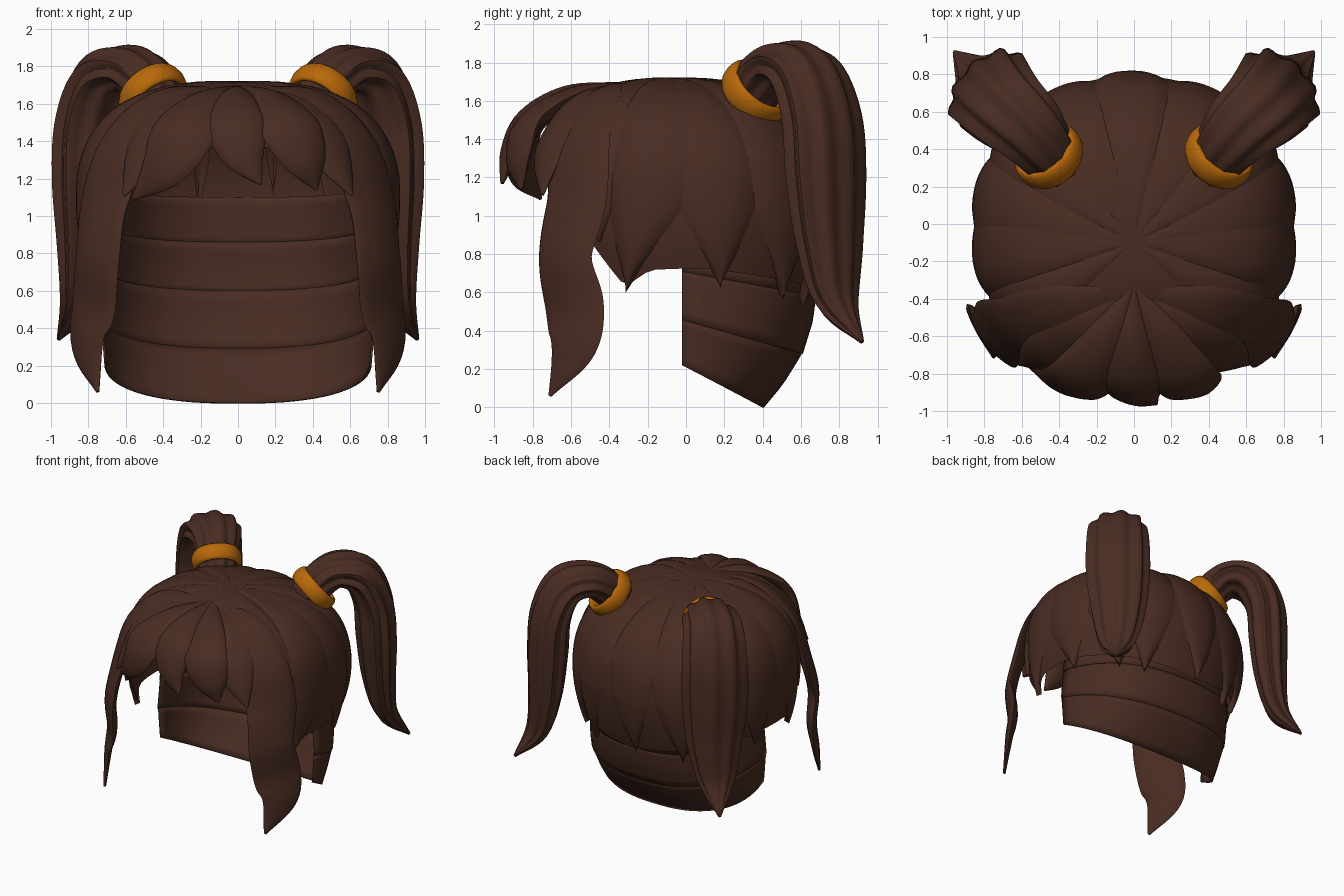
import bpy, bmesh, math
from mathutils import Vector

if "Cube" in bpy.data.objects:
    bpy.data.objects.remove(bpy.data.objects["Cube"])


def material(name, col):
    m = bpy.data.materials.new(name)
    m.diffuse_color = (*col, 1)
    m.use_nodes = True
    m.node_tree.nodes["Principled BSDF"].inputs["Base Color"].default_value = m.diffuse_color
    return m


BROWN = material("dark brown hair", (0.066, 0.025, 0.016))
ORANGE = material("orange band", (0.48, 0.14, 0.003))
CENTRE = Vector((0, 0, 1.05))


def finish(ob, mat, angle=40):
    ob.data.materials.append(mat)
    bpy.ops.object.select_all(action='DESELECT')
    bpy.context.view_layer.objects.active = ob
    ob.select_set(True)
    bpy.ops.object.shade_smooth_by_angle(angle=math.radians(angle))
    return ob


def grid(name, rows, wrap=False, cap=False, angle=40):
    """Skin a list of equally long point rows."""
    bm = bmesh.new()
    vr = [[bm.verts.new(p) for p in r] for r in rows]
    n = len(rows[0])
    for a, b in zip(vr, vr[1:]):
        for i in range(n if wrap else n - 1):
            j = (i + 1) % n
            bm.faces.new((a[i], a[j], b[j], b[i]))
    if cap:
        bm.faces.new(vr[0])
        bm.faces.new(vr[-1])
    bmesh.ops.remove_doubles(bm, verts=bm.verts, dist=0.0004)
    bmesh.ops.recalc_face_normals(bm, faces=bm.faces)
    me = bpy.data.meshes.new(name)
    bm.to_mesh(me)
    bm.free()
    ob = bpy.data.objects.new(name, me)
    bpy.context.collection.objects.link(ob)
    return finish(ob, BROWN, angle)


def spow(v, e):
    return math.copysign(abs(v) ** e, v)


def dome(deg, t, off=0.0):
    """Point on the head: deg from the front, t = 0 crown, 1 widest, >1 below."""
    th = math.radians(deg)
    if t <= 1:
        a = t * math.pi / 2
        z, r = 1.05 + 0.665 * max(0, math.cos(a)) ** 0.8, math.sin(a) ** 0.8
    else:
        z, r = 2.05 - t, 1 - 0.5 * (t - 1) ** 2
    front = math.cos(th) > 0
    depth, e = (0.73, 0.84) if front else (0.785, 0.95)
    p = Vector((0.84 * r * spow(math.sin(th), e),
                -depth * r * spow(math.cos(th), e) - 0.1 * max(0, 1 - t), z))
    return CENTRE + (p - CENTRE) * (1 + off)


def interp(x, pts):
    for (x0, y0), (x1, y1) in zip(pts, pts[1:]):
        if x <= x1:
            return y0 + (y1 - y0) * (x - x0) / (x1 - x0)
    return pts[-1][1]


# Base cap with a raised front opening and points in front of the ears
RIM = [(0, 0.72), (42, 0.85), (50, 1.18), (66, 1.42), (78, 1.33), (95, 1.32), (180, 1.46)]
rows = []
for k in range(21):
    rows.append([dome(d, interp(min(d, 360 - d), RIM) * k / 20, 0.008)
                 for d in range(0, 360, 4)])
grid("base_cap", rows, wrap=True)


# Pointed locks lying on the cap
def cap_lock(name, deg, half, t_end, lean, bulge=0.05):
    rows = []
    for k in range(25):
        s = k / 24
        w = half * (1 - max(0, (s - 0.55) / 0.45) ** 1.5)
        row = []
        for i in range(13):
            u = i / 6 - 1
            off = -0.005 + bulge * (1 - abs(u) ** 2.5) * min(1, 0.3 + s * 2)
            row.append(dome(deg + lean * s ** 2 + u * w, t_end * s, off))
        rows.append(row)
    grid(name, rows)


LOCKS = [(54, 18, 1.18, 2), (84, 20, 1.43, -17), (101, 20, 1.41, 2),
         (128, 20, 1.46, 5), (153, 18, 1.50, -4)]
for side, tag in ((1, "left"), (-1, "right")):
    for n, (d, h, t, lean) in enumerate(LOCKS):
        cap_lock(f"cap_lock_{tag}_{n}", side * d, h, t, side * lean, 0.045 + 0.006 * (n % 2))
cap_lock("cap_lock_back", 180, 15, 1.45, 3, 0.05)


# Nape shell: four overlapping bands in a U shape
def nape_band(name, z0, z1, grow):
    rows = []
    for k in range(7):
        f = k / 6
        v = z0 + (z1 - z0) * f
        g = grow * (1 - f)
        yb = interp(v, [(0, 0.4), (0.12, 0.5), (0.28, 0.6), (0.45, 0.655),
                        (0.7, 0.69), (1.2, 0.69)])
        xh = interp(v, [(0, 0.71), (0.3, 0.73), (0.6, 0.71), (1.2, 0.64)])
        row = []
        for i in range(33):
            a = math.pi * i / 32
            sy = abs(math.sin(a)) ** 0.84
            row.append((spow(math.cos(a), 0.84) * (xh + g),
                        -0.02 + (yb + 0.02 + g) * sy,
                        v + 0.22 * (1 - sy) * (1 - v / 1.4)))
        rows.append(row)
    ob = grid(name, rows)
    m = ob.modifiers.new("thickness", 'SOLIDIFY')
    m.thickness = 0.012
    m.offset = 0


for n, (a, b, g) in enumerate([(0, 0.29, 0), (0.28, 0.6, 0.004),
                               (0.58, 0.86, 0.006), (0.84, 1.1, 0.005)]):
    nape_band(f"nape_band_{n}", a, b, g)


# Free strand: section swept along a smooth path of (x, y, z, half width, half thickness)
def strand(name, keys, mirror=1, hint=None, ribs=0, n=16, steps=7):
    K = [Vector((k[0] * mirror, *k[1:])) for k in keys]
    K = [K[0] * 2 - K[1]] + K + [K[-1] * 2 - K[-2]]
    pts = []
    for a, b, c, d in zip(K, K[1:], K[2:], K[3:]):
        for j in range(steps):
            t = j / steps
            pts.append(0.5 * (2 * b + (c - a) * t + (2 * a - 5 * b + 4 * c - d) * t * t
                              + (3 * b - a - 3 * c + d) * t ** 3))
    pts.append(K[-2])
    rows = []
    for i, p in enumerate(pts):
        pos = Vector(p[:3])
        q0, q1 = pts[max(0, i - 1)], pts[min(len(pts) - 1, i + 1)]
        tan = Vector((q1 - q0)[:3]).normalized()
        if hint:
            sd = Vector((hint[0] * mirror, hint[1], hint[2]))
        else:
            out = pos - CENTRE
            out.z = max(0, out.z)
            sd = tan.cross(out)
        sd = (sd - tan * sd.dot(tan)).normalized()
        nor = sd.cross(tan)
        hw, ht = max(p[3], 0.003), max(p[4], 0.003)
        row = []
        for j in range(n):
            a = 2 * math.pi * j / n
            r = 1 + (0.08 * math.cos(ribs * a) if ribs else 0)
            ridge = 1 if ribs else 0.75 + 0.25 * abs(math.sin(a)) ** 4
            row.append(pos + sd * hw * r * math.cos(a) + nor * ht * r * ridge * math.sin(a))
        rows.append(row)
    grid(name, rows, wrap=True, cap=True, angle=50)


# Fringe
strand("fringe_left", [(-0.01, -0.34, 1.68, 0.02, 0.02), (-0.13, -0.6, 1.62, 0.12, 0.05),
                       (-0.27, -0.81, 1.47, 0.18, 0.06), (-0.39, -0.85, 1.28, 0.15, 0.05),
                       (-0.56, -0.76, 1.09, 0.01, 0.01)])
strand("fringe_middle", [(0, -0.34, 1.68, 0.02, 0.02), (-0.01, -0.62, 1.63, 0.10, 0.05),
                         (-0.01, -0.83, 1.5, 0.16, 0.06), (0.03, -0.92, 1.33, 0.12, 0.05),
                         (0.12, -0.96, 1.17, 0.01, 0.01)])
strand("fringe_right", [(0.01, -0.34, 1.68, 0.02, 0.02), (0.14, -0.6, 1.62, 0.12, 0.05),
                        (0.27, -0.82, 1.48, 0.17, 0.06), (0.36, -0.87, 1.3, 0.13, 0.05),
                        (0.42, -0.86, 1.14, 0.01, 0.01)])
OUTER = [(0.02, -0.34, 1.67, 0.02, 0.02), (0.24, -0.55, 1.59, 0.13, 0.05),
         (0.43, -0.67, 1.43, 0.15, 0.05), (0.52, -0.72, 1.28, 0.11, 0.04),
         (0.61, -0.75, 1.11, 0.01, 0.01)]

SIDE = [(0.03, -0.36, 1.67, 0.03, 0.02), (0.36, -0.48, 1.59, 0.18, 0.05),
        (0.60, -0.55, 1.38, 0.20, 0.05), (0.71, -0.57, 1.08, 0.20, 0.05),
        (0.75, -0.63, 0.78, 0.18, 0.045), (0.77, -0.58, 0.52, 0.19, 0.04),
        (0.80, -0.59, 0.32, 0.15, 0.03), (0.75, -0.71, 0.06, 0.01, 0.01)]
TAIL = [(0.40, 0.30, 1.56, 0.14, 0.12), (0.47, 0.39, 1.70, 0.155, 0.13),
        (0.57, 0.51, 1.785, 0.19, 0.12), (0.70, 0.63, 1.73, 0.22, 0.14),
        (0.77, 0.71, 1.5, 0.24, 0.145), (0.785, 0.73, 1.2, 0.24, 0.145),
        (0.795, 0.75, 0.85, 0.20, 0.12), (0.84, 0.79, 0.55, 0.13, 0.08),
        (0.96, 0.92, 0.34, 0.01, 0.01)]
for side, tag in ((1, "left"), (-1, "right")):
    # Outer fringe, long face-framing lock and ponytail
    strand(f"fringe_outer_{tag}", OUTER, side)
    strand(f"side_lock_{tag}", SIDE, side)
    strand(f"ponytail_{tag}", TAIL, side, hint=(-0.7, 0.7, 0), ribs=9, n=54)
    # Hair band
    bpy.ops.mesh.primitive_torus_add(major_radius=0.165, minor_radius=0.03,
                                     major_segments=28, minor_segments=10,
                                     location=(side * 0.455, 0.365, 1.645))
    ring = bpy.context.object
    ring.name = f"hair_band_{tag}"
    ring.scale.z = 2.2
    ring.rotation_euler = Vector((side * 0.5, 0.57, 0.65)).to_track_quat('Z', 'Y').to_euler()
    finish(ring, ORANGE)
